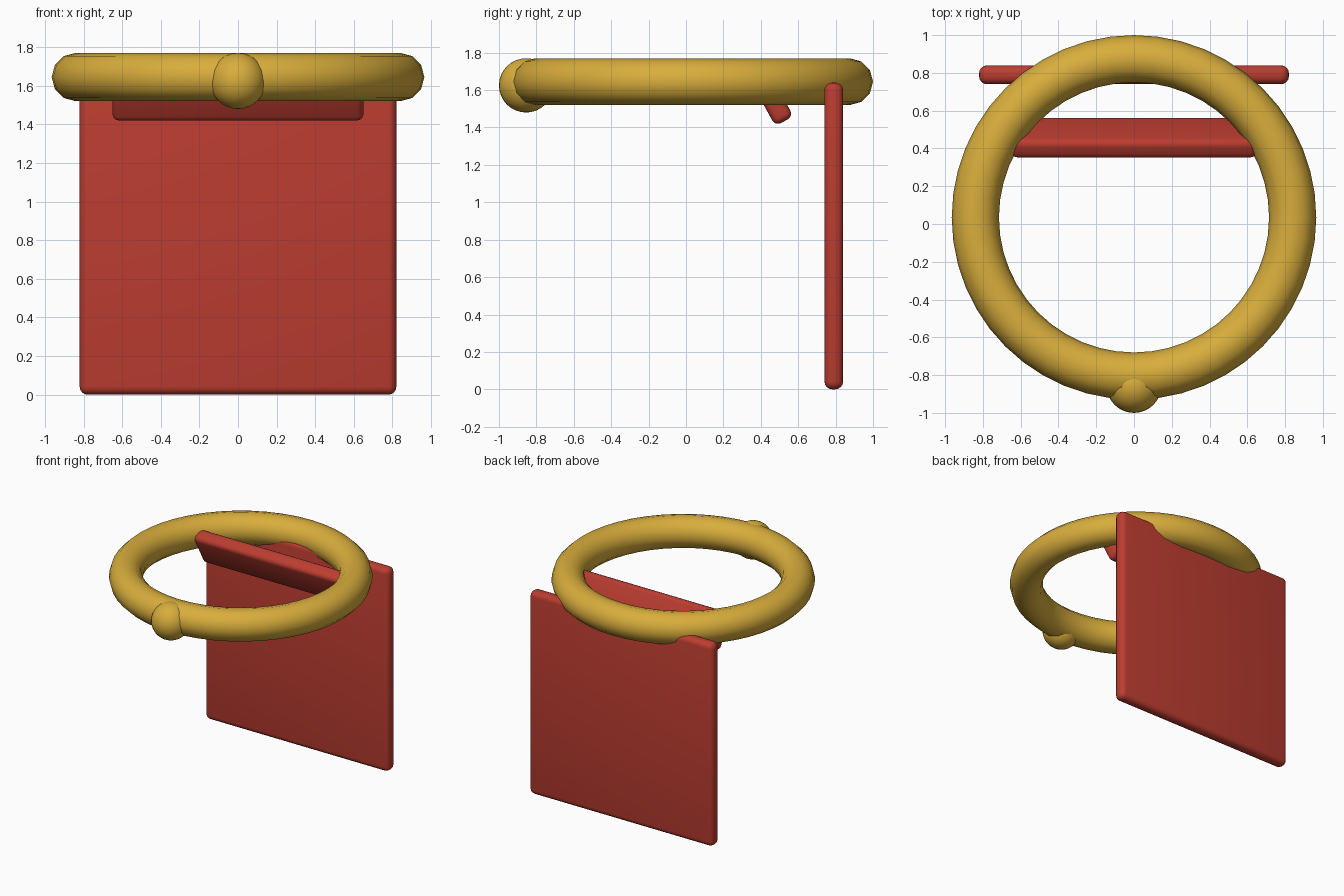
import bpy, math

if "Cube" in bpy.data.objects:
    bpy.data.objects.remove(bpy.data.objects["Cube"])


def material(name, color):
    m = bpy.data.materials.new(name)
    m.diffuse_color = (*color, 1.0)
    m.use_nodes = True
    m.node_tree.nodes["Principled BSDF"].inputs["Base Color"].default_value = m.diffuse_color
    return m


gold = material("gold", (0.69, 0.42, 0.045))
red = material("red", (0.50, 0.046, 0.03))


def finish(name, mat, angle=60):
    ob = bpy.context.object
    ob.name = name
    ob.data.materials.append(mat)
    bpy.ops.object.shade_smooth_by_angle(angle=math.radians(angle))
    return ob


def rounded_board(name, size, loc, tilt, radius):
    bpy.ops.mesh.primitive_cube_add(size=1, location=loc)
    ob = bpy.context.object
    ob.scale = size
    bpy.ops.object.transform_apply(location=False, rotation=False, scale=True)
    bev = ob.modifiers.new("rounded_edges", "BEVEL")
    bev.width = radius
    bev.segments = 4
    bpy.ops.object.modifier_apply(modifier=bev.name)
    ob.rotation_euler.x = tilt
    return finish(name, red)


# Horizontal ring
bpy.ops.mesh.primitive_torus_add(major_radius=0.84, minor_radius=0.125,
                                 major_segments=48, minor_segments=12,
                                 location=(0, 0.035, 1.645))
finish("ring", gold)

# Ball on the front of the ring
bpy.ops.mesh.primitive_uv_sphere_add(segments=32, ring_count=16, radius=0.145,
                                     location=(0, -0.855, 1.625))
finish("front_ball", gold)

# Hanging back panel
rounded_board("back_panel", (1.64, 0.10, 1.64), (0, 0.79, 0.82), 0, 0.042)

# Tilted crossbar inside the ring
rounded_board("crossbar", (1.30, 0.11, 0.288), (0, 0.457, 1.56), 0.5, 0.035)
